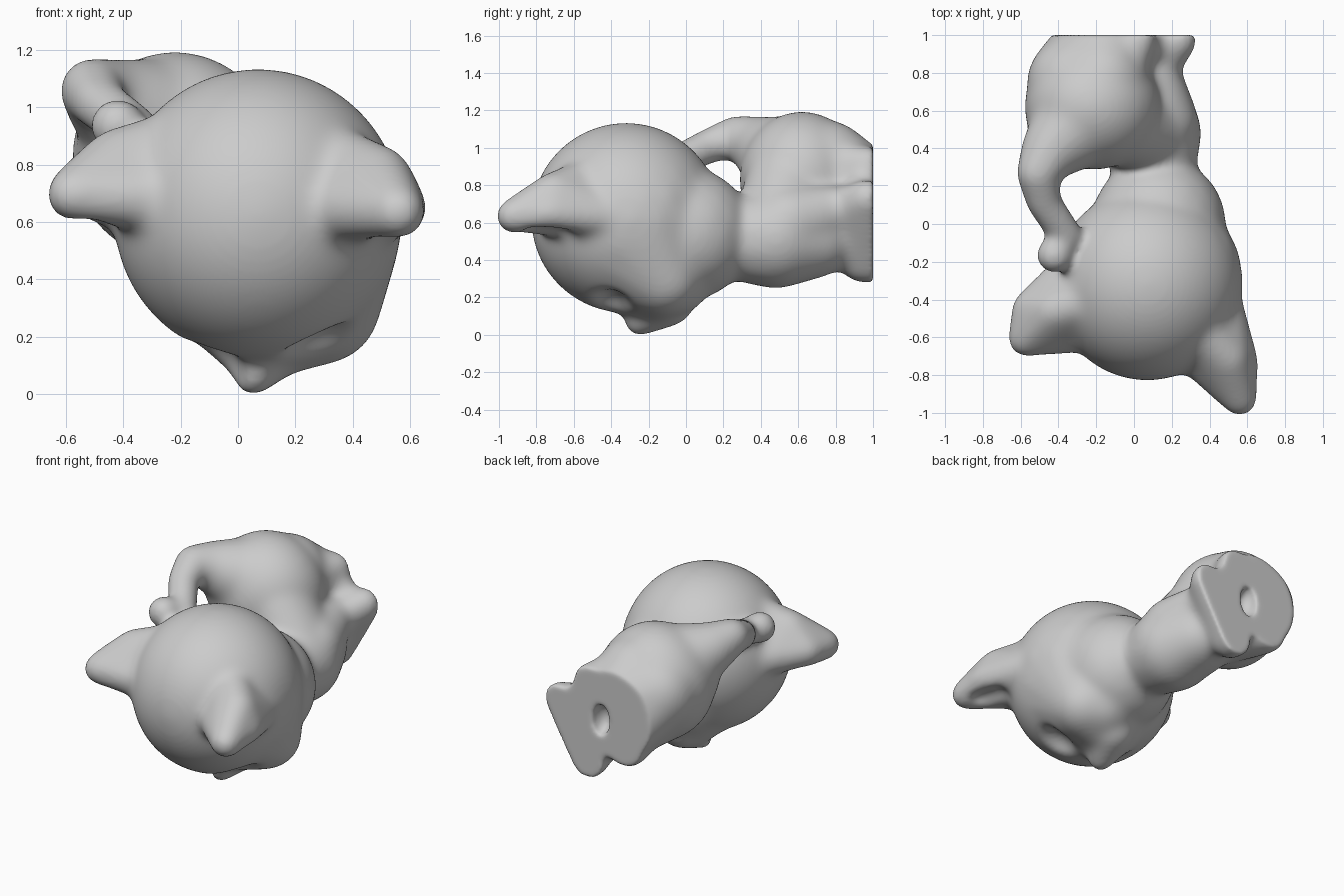
import bpy, bmesh
from mathutils import Matrix


def make(name, bm):
    me = bpy.data.meshes.new(name)
    bm.to_mesh(me)
    bm.free()
    ob = bpy.data.objects.new(name, me)
    bpy.context.collection.objects.link(ob)
    return ob


def add_blob(bm, c, r):
    """Ellipsoid with centre c and radii r."""
    m = Matrix.Translation(c) @ Matrix.Diagonal((*r, 1))
    bmesh.ops.create_icosphere(bm, subdivisions=4, radius=1, matrix=m)


def add_hull(bm, balls):
    """Rounded solid wrapped around balls given as (x, y, z, r)."""
    tmp = bmesh.new()
    for x, y, z, r in balls:
        bmesh.ops.create_icosphere(tmp, subdivisions=3, radius=r,
                                   matrix=Matrix.Translation((x, y, z)))
    res = bmesh.ops.convex_hull(tmp, input=tmp.verts[:])
    junk = {e for e in res["geom_interior"] + res["geom_unused"]
            if isinstance(e, bmesh.types.BMVert)}
    bmesh.ops.delete(tmp, geom=list(junk), context='VERTS')
    me = bpy.data.meshes.new("tmp")
    tmp.to_mesh(me)
    tmp.free()
    bm.from_mesh(me)
    bpy.data.meshes.remove(me)


def add_limb(bm, balls):
    """Tapered limb running through the balls."""
    for pair in zip(balls, balls[1:]):
        add_hull(bm, pair)


body = bmesh.new()

# head, cheeks and nose (face looks down)
add_blob(body, (0.07, -0.32, 0.625), (0.505, 0.51, 0.51))
add_hull(body, [(0.085, -0.3, 0.615, 0.495), (0.2, -0.07, 0.31, 0.21),
                (0.29, -0.12, 0.31, 0.21), (0.06, -0.14, 0.17, 0.13)])
add_limb(body, [(0.05, -0.25, 0.075, 0.085), (0.1, -0.1, 0.19, 0.15)])

# ears
add_hull(body, [(0.3, -0.66, 0.65, 0.12), (0.46, -0.43, 0.63, 0.12),
                (0.31, -0.52, 0.83, 0.12), (0.49, -0.71, 0.75, 0.12),
                (0.57, -0.72, 0.65, 0.09), (0.56, -0.925, 0.635, 0.095)])
add_hull(body, [(-0.25, -0.56, 0.68, 0.12), (-0.37, -0.3, 0.68, 0.12),
                (-0.22, -0.4, 0.87, 0.12), (-0.42, -0.46, 0.81, 0.12),
                (-0.55, -0.45, 0.71, 0.1), (-0.575, -0.61, 0.695, 0.095)])

# neck and chest, melting up into the haunches
add_limb(body, [(0.13, 0.0, 0.54, 0.36), (0.125, 0.23, 0.52, 0.185),
                (0.1, 0.36, 0.51, 0.24), (0.09, 0.48, 0.515, 0.27),
                (0.06, 0.68, 0.51, 0.21), (0.02, 0.82, 0.51, 0.15)])
add_hull(body, [(0.09, 0.49, 0.57, 0.235), (-0.08, 0.54, 0.8, 0.23)])
# front legs side by side, then the pair of paws
add_hull(body, [(0.02, 0.62, 0.5, 0.2), (0.14, 0.55, 0.6, 0.2),
                (0.12, 0.8, 0.67, 0.13), (0.02, 0.82, 0.5, 0.14)])
add_hull(body, [(0.1, 0.8, 0.65, 0.12), (0.02, 0.82, 0.5, 0.12),
                (0.23, 0.97, 0.73, 0.105), (0.02, 0.94, 0.39, 0.115),
                (0.02, 1.03, 0.39, 0.115)])

# haunches, base fill and hind paws
add_blob(body, (-0.22, 0.62, 0.83), (0.36, 0.335, 0.365))
add_hull(body, [(-0.34, 0.53, 0.86, 0.23), (-0.14, 0.54, 0.78, 0.22),
                (-0.32, 0.75, 0.84, 0.25), (-0.2, 0.66, 0.73, 0.29),
                (-0.17, 0.75, 0.9, 0.25), (-0.15, 0.9, 0.78, 0.25),
                (-0.25, 0.95, 0.66, 0.18)])
add_hull(body, [(-0.15, 0.55, 0.7, 0.22), (0.02, 0.5, 0.6, 0.22),
                (-0.05, 0.75, 0.6, 0.22), (-0.25, 0.95, 0.54, 0.13)])
add_limb(body, [(-0.1, 0.8, 0.88, 0.17), (0.02, 0.97, 0.91, 0.1)])
add_hull(body, [(-0.1, 0.92, 0.7, 0.2), (0.1, 0.95, 0.77, 0.09),
                (0.02, 0.96, 0.86, 0.1), (0.0, 0.95, 0.5, 0.1)])

# tail with curled tip
add_limb(body, [(-0.3, 0.53, 0.93, 0.24), (-0.44, 0.39, 1.01, 0.16),
                (-0.51, 0.27, 1.06, 0.115), (-0.48, 0.12, 1.01, 0.095),
                (-0.36, -0.06, 0.92, 0.09)])
add_blob(body, (-0.42, -0.165, 0.935), (0.1, 0.1, 0.1))
cat = make("reclining_cat", body)

# cutters: ear hollows, eye sockets, base hole, flat base
cut = [bmesh.new() for _ in range(6)]
add_hull(cut[0], [(0.53, -0.66, 0.5, 0.08), (0.55, -0.82, 0.54, 0.06)])
add_hull(cut[1], [(-0.49, -0.46, 0.57, 0.075), (-0.53, -0.56, 0.6, 0.06)])
add_blob(cut[2], (0.33, -0.41, 0.1), (0.18, 0.13, 0.15))
add_blob(cut[3], (-0.11, -0.31, 0.06), (0.13, 0.12, 0.14))
add_blob(cut[4], (-0.08, 1.0, 0.68), (0.06, 0.09, 0.1))
bmesh.ops.create_cube(cut[5], size=2, matrix=Matrix.Translation((0, 2, 0.7)))
cutters = [make("cutter", b) for b in cut]


def remesh():
    m = cat.modifiers.new("fuse", 'REMESH')
    m.mode = 'VOXEL'
    m.voxel_size = 0.014


def soften(n):
    m = cat.modifiers.new("soften", 'SMOOTH')
    m.factor = 0.5
    m.iterations = n


def carve(objs):
    for c in objs:
        c.hide_render = True
        m = cat.modifiers.new("cut", 'BOOLEAN')
        m.operation = 'DIFFERENCE'
        m.solver = 'EXACT'
        m.object = c


# fuse, hollow, melt the joins together, then slice the base flat
remesh()
carve(cutters[:4])
remesh()
soften(50)
carve(cutters[4:])
remesh()
soften(5)

# bake the finished surface
bpy.context.view_layer.update()
dg = bpy.context.evaluated_depsgraph_get()
mesh = bpy.data.meshes.new_from_object(cat.evaluated_get(dg))
cat.modifiers.clear()
cat.data = mesh
for c in cutters:
    bpy.data.objects.remove(c)
bpy.context.view_layer.objects.active = cat
cat.select_set(True)
bpy.ops.object.shade_smooth_by_angle(angle=0.9)
